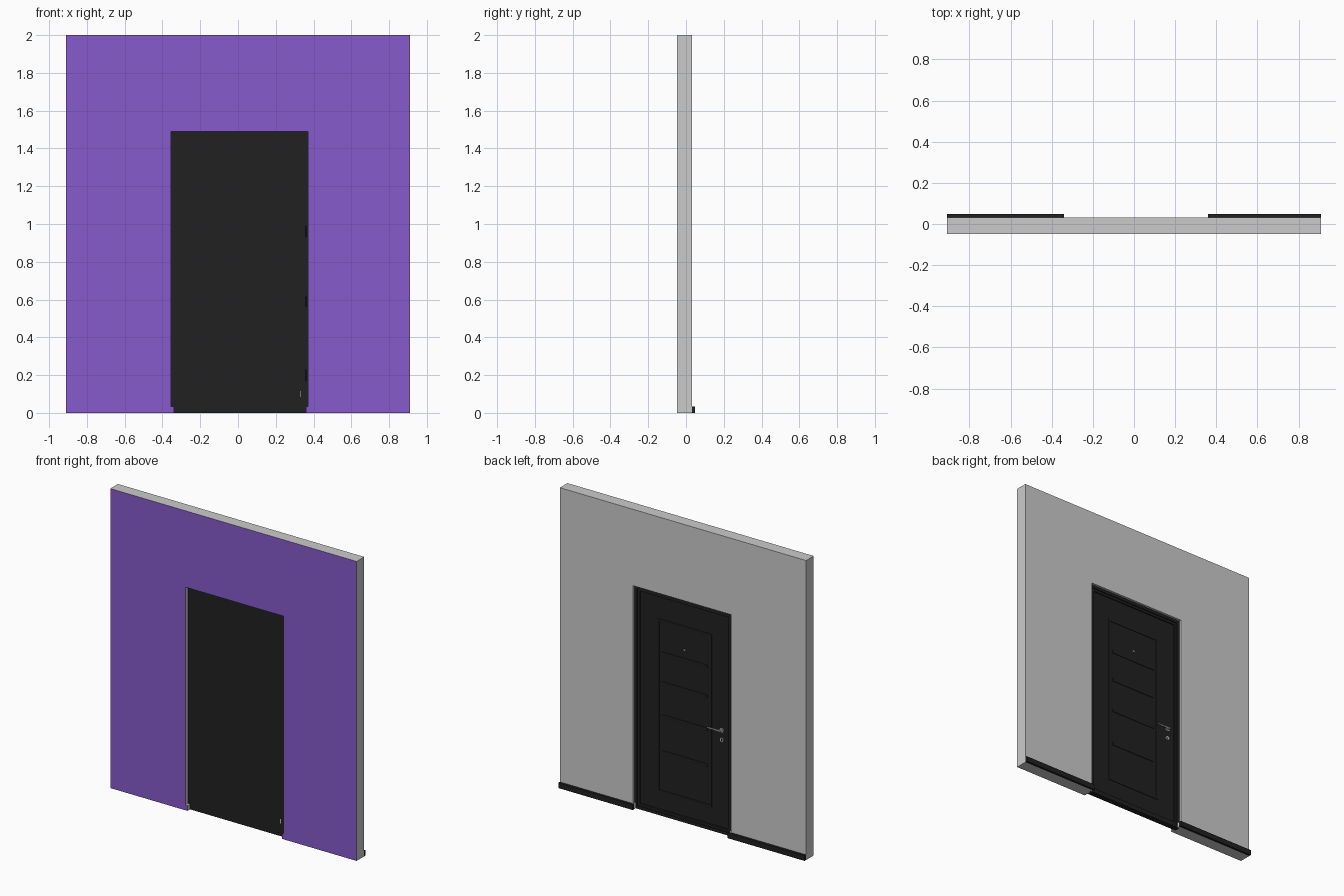
import bpy, bmesh, math
from mathutils import Matrix

if "Cube" in bpy.data.objects:
    bpy.data.objects.remove(bpy.data.objects["Cube"])


def material(name, rgb):
    m = bpy.data.materials.new(name)
    m.diffuse_color = (*rgb, 1)
    m.use_nodes = True
    m.node_tree.nodes["Principled BSDF"].inputs["Base Color"].default_value = m.diffuse_color
    return m


BLACK = material("black", (0.015, 0.015, 0.015))
PURPLE = material("purple", (0.235, 0.105, 0.604))
GREY = material("light_grey", (0.5, 0.5, 0.5))


def finish(name, bm, mat=None, bevel=0):
    bmesh.ops.recalc_face_normals(bm, faces=bm.faces)
    me = bpy.data.meshes.new(name)
    bm.to_mesh(me)
    bm.free()
    ob = bpy.data.objects.new(name, me)
    bpy.context.collection.objects.link(ob)
    if mat:
        me.materials.append(mat)
    if bevel:
        b = ob.modifiers.new("bevel", 'BEVEL')
        b.width, b.segments = bevel, 2
    return ob


def prism(name, pts, y0, y1, mat=None, bevel=0):
    """Extrude an x-z outline from y0 to y1."""
    bm = bmesh.new()
    f = bm.faces.new([bm.verts.new((x, y0, z)) for x, z in pts])
    ext = bmesh.ops.extrude_face_region(bm, geom=[f], use_keep_orig=True)
    for v in ext['geom']:
        if isinstance(v, bmesh.types.BMVert):
            v.co.y = y1
    return finish(name, bm, mat, bevel)


def box(name, x0, x1, y0, y1, z0, z1, mat=None, bevel=0):
    return prism(name, [(x0, z0), (x1, z0), (x1, z1), (x0, z1)], y0, y1, mat, bevel)


def ring(name, x0, x1, z0, z1, w, y0, y1, mat, bevel=0):
    """Rectangular frame of bar width w."""
    bm = bmesh.new()
    loops = []
    for d, y in ((0, y0), (0, y1), (w, y1), (w, y0)):
        loops.append([bm.verts.new(p) for p in (
            (x0 + d, y, z0 + d), (x1 - d, y, z0 + d),
            (x1 - d, y, z1 - d), (x0 + d, y, z1 - d))])
    for i in range(4):
        a, b = loops[i], loops[(i + 1) % 4]
        for j in range(4):
            k = (j + 1) % 4
            bm.faces.new((a[j], a[k], b[k], b[j]))
    return finish(name, bm, mat, bevel)


def cylinder(name, x, y, z, r, length, mat, axis='Y', sides=24):
    bm = bmesh.new()
    rot = Matrix.Rotation(math.pi / 2, 4, 'X') if axis == 'Y' else Matrix()
    bmesh.ops.create_cone(bm, cap_ends=True, segments=sides, radius1=r, radius2=r,
                          depth=length, matrix=Matrix.Translation((x, y, z)) @ rot)
    ob = finish(name, bm, mat)
    bpy.context.view_layer.objects.active = ob
    ob.select_set(True)
    bpy.ops.object.shade_smooth_by_angle()
    ob.select_set(False)
    return ob


# Wall with a stepped doorway; only the front face is painted
L, R, TOP = -0.355, 0.37, 1.49
wall = prism("wall", [(-0.91, 0), (-0.34, 0), (-0.34, 0.035), (L, 0.035), (L, TOP),
                      (R, TOP), (R, 0.035), (0.36, 0.035), (0.36, 0), (0.91, 0),
                      (0.91, 2), (-0.91, 2)], -0.048, 0.032)
wall.data.materials.append(None)
wall.data.materials.append(PURPLE)
for p in wall.data.polygons:
    if p.normal.y < -0.9:
        p.material_index = 1

# Skirting boards on the back
for side, x0, x1 in (("left", -0.91, -0.34), ("right", 0.36, 0.91)):
    box("skirting_" + side, x0, x1, 0.032, 0.048, 0, 0.035, BLACK)

# Door frame in two steps, and the leaf
ring("door_frame", L, R, 0, TOP, 0.02, -0.019, 0.016, BLACK)
ring("frame_rebate", L + 0.02, R - 0.02, 0.02, TOP - 0.02, 0.016, -0.017, 0.01, BLACK)
box("door_leaf", L + 0.008, R - 0.008, -0.021, 0.002, 0.0, TOP - 0.006, BLACK)

# Panel moulding and cross bars on the back of the leaf
ring("panel_moulding", -0.192, 0.208, 0.15, 1.305, 0.014, 0.0, 0.006, BLACK, 0.002)
for i, z in enumerate((0.42, 0.66, 0.88, 1.08)):
    box(f"panel_bar_{i + 1}", -0.16, 0.176, 0.0, 0.006, z - 0.011, z + 0.011, BLACK, 0.002)

# Lever handle, lock and peephole
HX, HZ = -0.268, 0.685
cylinder("handle_rose", HX, 0.004, HZ, 0.014, 0.008, GREY)
cylinder("handle_neck", HX, 0.012, HZ, 0.006, 0.022, GREY)
prism("handle_lever", [(HX - 0.007, HZ - 0.006), (HX + 0.095, HZ - 0.004),
                       (HX + 0.095, HZ + 0.004), (HX - 0.007, HZ + 0.006)],
      0.018, 0.026, GREY, 0.002)
cylinder("lock_rose", HX, 0.004, 0.622, 0.013, 0.008, GREY)
box("lock_keyway", HX - 0.002, HX + 0.002, 0.007, 0.009, 0.615, 0.629, BLACK)
cylinder("peephole", 0.008, 0.003, 1.145, 0.006, 0.006, GREY)

# Hinges and a small plate on the front
for i, z in enumerate((0.2, 0.59, 0.96)):
    cylinder(f"hinge_{i + 1}", R - 0.008, -0.021, z, 0.004, 0.06, BLACK, 'Z', 12)
box("front_plate", 0.328, 0.332, -0.023, -0.02, 0.085, 0.115, GREY)
